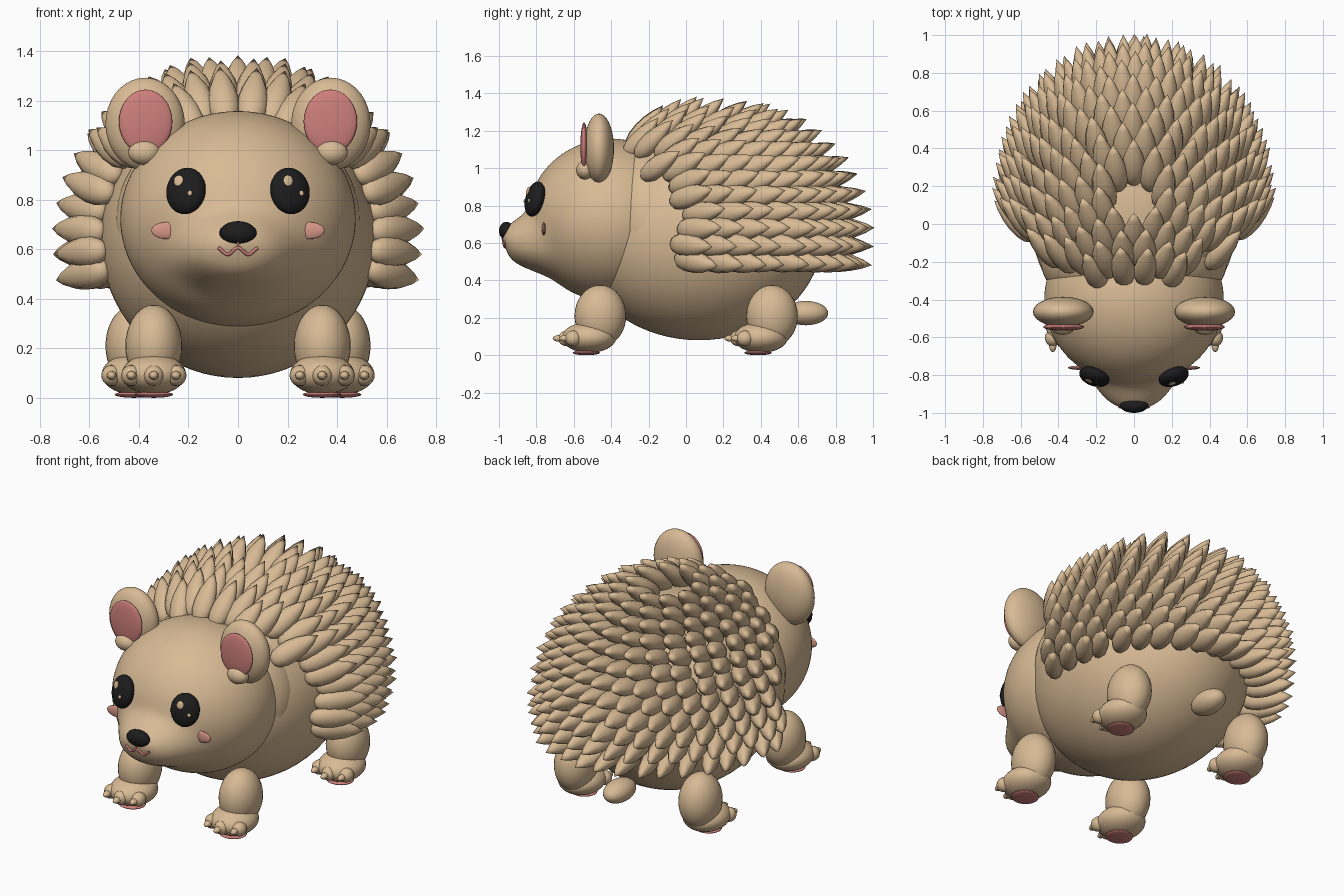
import bpy, bmesh, math, random
from mathutils import Vector, Matrix, Euler

if "Cube" in bpy.data.objects:
    bpy.data.objects.remove(bpy.data.objects["Cube"])

random.seed(4)


def material(name, rgb):
    m = bpy.data.materials.new(name)
    m.diffuse_color = (*rgb, 1)
    m.use_nodes = True
    m.node_tree.nodes["Principled BSDF"].inputs["Base Color"].default_value = m.diffuse_color
    return m


TAN = material("tan", (0.69, 0.495, 0.30))
PINK = material("pink", (0.62, 0.215, 0.20))
BLUSH = material("blush", (0.68, 0.31, 0.25))
BLACK = material("black", (0.012, 0.012, 0.013))


def finish(bm, name, mat):
    for f in bm.faces:
        f.smooth = True
    me = bpy.data.meshes.new(name)
    bm.to_mesh(me)
    bm.free()
    me.materials.append(mat)
    ob = bpy.data.objects.new(name, me)
    bpy.context.collection.objects.link(ob)
    return ob


def ball(name, loc, rad, mat=TAN, rot=(0, 0, 0), seg=28):
    bm = bmesh.new()
    m = Matrix.LocRotScale(Vector(loc), Euler(rot), Vector(rad))
    bmesh.ops.create_uvsphere(bm, u_segments=seg, v_segments=seg * 2 // 3, radius=1, matrix=m)
    return finish(bm, name, mat)


# Body and tail
BC, BR = Vector((0, 0.07, 0.64)), Vector((0.555, 0.66, 0.56))
ball("body", BC, BR, seg=56)
ball("neck", (0, -0.19, 0.71), (0.495, 0.31, 0.44), seg=48)
ball("tail", (0, 0.64, 0.225), (0.075, 0.12, 0.065))

# Head with a smooth, full muzzle bulge
HC, HR = Vector((0, -0.40, 0.722)), Vector((0.475, 0.45, 0.435))


def bulge(x, z):
    dz = z - 0.57
    r = math.hypot(x / 0.23, dz / (0.16 if dz > 0 else 0.128))
    return 0.143 * math.exp(-r ** 4)


def face_y(x, z):
    s = 1 - (x / HR.x) ** 2 - ((z - HC.z) / HR.z) ** 2
    return HC.y - HR.y * math.sqrt(max(s, 0)) - bulge(x, z)


head = ball("head", HC, HR, seg=120)
for v in head.data.vertices:
    if v.co.y < HC.y:
        v.co.y -= bulge(v.co.x, v.co.z)

ball("nose", (0, -0.96, 0.665), (0.075, 0.04, 0.048), BLACK)


# Mouth: thin tube following the muzzle
def tube(name, pts, r, mat):
    cu = bpy.data.curves.new(name, 'CURVE')
    cu.dimensions = '3D'
    cu.bevel_depth = r
    cu.bevel_resolution = 2
    cu.use_fill_caps = True
    sp = cu.splines.new('POLY')
    sp.points.add(len(pts) - 1)
    for p, (x, z) in zip(sp.points, pts):
        p.co = (x, face_y(x, z) - 0.002, z, 1)
    cu.materials.append(mat)
    ob = bpy.data.objects.new(name, cu)
    bpy.context.collection.objects.link(ob)


wave = [(x / 100, 0.592 - 0.014 * math.cos((abs(x) - 4.2) / 4.2 * math.pi)) for x in range(-8, 9)]
tube("mouth", wave, 0.007, PINK)
tube("mouth_line", [(0, 0.63), (0, 0.605)], 0.005, PINK)

# Eyes, cheeks and ears
for s, side in ((-1, "left"), (1, "right")):
    loc, rot, rad = Vector((s * 0.21, -0.808, 0.835)), (-0.25, 0, s * 0.35), Vector((0.083, 0.046, 0.096))
    ball(f"{side}_eye", loc, rad, BLACK, rot)
    for n, dx, dz, r in (("large", -0.02, 0.032, 0.021), ("small", 0.033, -0.02, 0.010)):
        y = -rad.y * math.sqrt(1 - (dx / rad.x) ** 2 - (dz / rad.z) ** 2)
        p = loc + Euler(rot).to_matrix() @ Vector((dx, y, dz))
        ball(f"{side}_eye_{n}_glint", p, (r, 0.006, r * 1.1), TAN, rot, 16)
    ball(f"{side}_cheek", (s * 0.288, -0.761, 0.675), (0.062, 0.011, 0.034), BLUSH)
    ball(f"{side}_ear", (s * 0.375, -0.465, 1.105), (0.16, 0.08, 0.187))
    ball(f"{side}_inner_ear", (s * 0.373, -0.545, 1.115), (0.108, 0.02, 0.129), PINK)
    ball(f"{side}_ear_root", (s * 0.378, -0.54, 0.99), (0.065, 0.047, 0.05))

# Legs, feet, toes, claws and sole pads
for end, lx, ly in (("front", 0.34, -0.458), ("back", 0.42, 0.46)):
    for s, side in ((-1, "left"), (1, "right")):
        n, x = f"{end}_{side}", s * lx
        ball(n + "_leg", (x, ly, 0.21), (0.115, 0.138, 0.165))
        ball(n + "_foot", (x, ly - 0.06, 0.095), (0.13, 0.145, 0.082))
        ball(n + "_sole", (x, ly - 0.075, 0.013), (0.078, 0.073, 0.013), PINK)
        for k in (-1, 0, 1):
            ty = ly - 0.18 + 0.035 * abs(k)
            ball(f"{n}_toe_{k + 2}", (x + k * 0.09, ty, 0.09), (0.042, 0.045, 0.042), seg=16)
            ball(f"{n}_claw_{k + 2}", (x + k * 0.09, ty - 0.04, 0.09), (0.02, 0.035, 0.018), seg=12)

# Quills: plump pointed teardrops in staggered rings around the top of the body
PROFILE = [(-0.055, 0), (-0.047, 0.027), (-0.025, 0.048), (0.02, 0.062), (0.08, 0.063),
           (0.14, 0.052), (0.20, 0.029), (0.25, 0)]
SEG = 10
bm = bmesh.new()


def quill(pos, direction, normal, size):
    side = direction.cross(normal).normalized()
    up = side.cross(direction).normalized()
    rings = []
    for t, r in PROFILE:
        c = pos + direction * t * size
        if r == 0:
            rings.append([bm.verts.new(c)] * SEG)
            continue
        rings.append([bm.verts.new(c + size * r * (side * math.cos(a) + 0.8 * up * math.sin(a)))
                      for a in (2 * math.pi * i / SEG for i in range(SEG))])
    for a, b in zip(rings, rings[1:]):
        for i in range(SEG):
            j = (i + 1) % SEG
            bm.faces.new(list(dict.fromkeys((a[i], a[j], b[j], b[i]))))


RINGS = 12
for k in range(RINGS):
    theta = 0.27 + (1.79 - 0.27) * k / (RINGS - 1)
    count = max(9, round(2 * math.pi * 0.6 * math.sin(theta) / 0.105))
    for i in range(count):
        phi = 2 * math.pi * (i + 0.5 * (k % 2)) / count + random.uniform(-0.02, 0.02)
        u = Vector((math.sin(theta) * math.sin(phi), math.sin(theta) * math.cos(phi), math.cos(theta)))
        p = BC + Vector(a * b for a, b in zip(u, BR))
        # leave the shoulders and neck bare
        if p.y < (-0.29 if p.z > 1.03 else -0.21 if p.z > 0.95 else -0.06):
            continue
        nrm = Vector(a / b for a, b in zip(u, BR)).normalized()
        d = (nrm * 0.68 + Vector((0, 0.8, 0))).normalized()
        quill(p + nrm * 0.028, d, nrm if abs(nrm.dot(d)) < 0.999 else Vector((0, 0, 1)),
              random.uniform(0.96, 1.03))
bmesh.ops.recalc_face_normals(bm, faces=bm.faces)
finish(bm, "quills", TAN)
